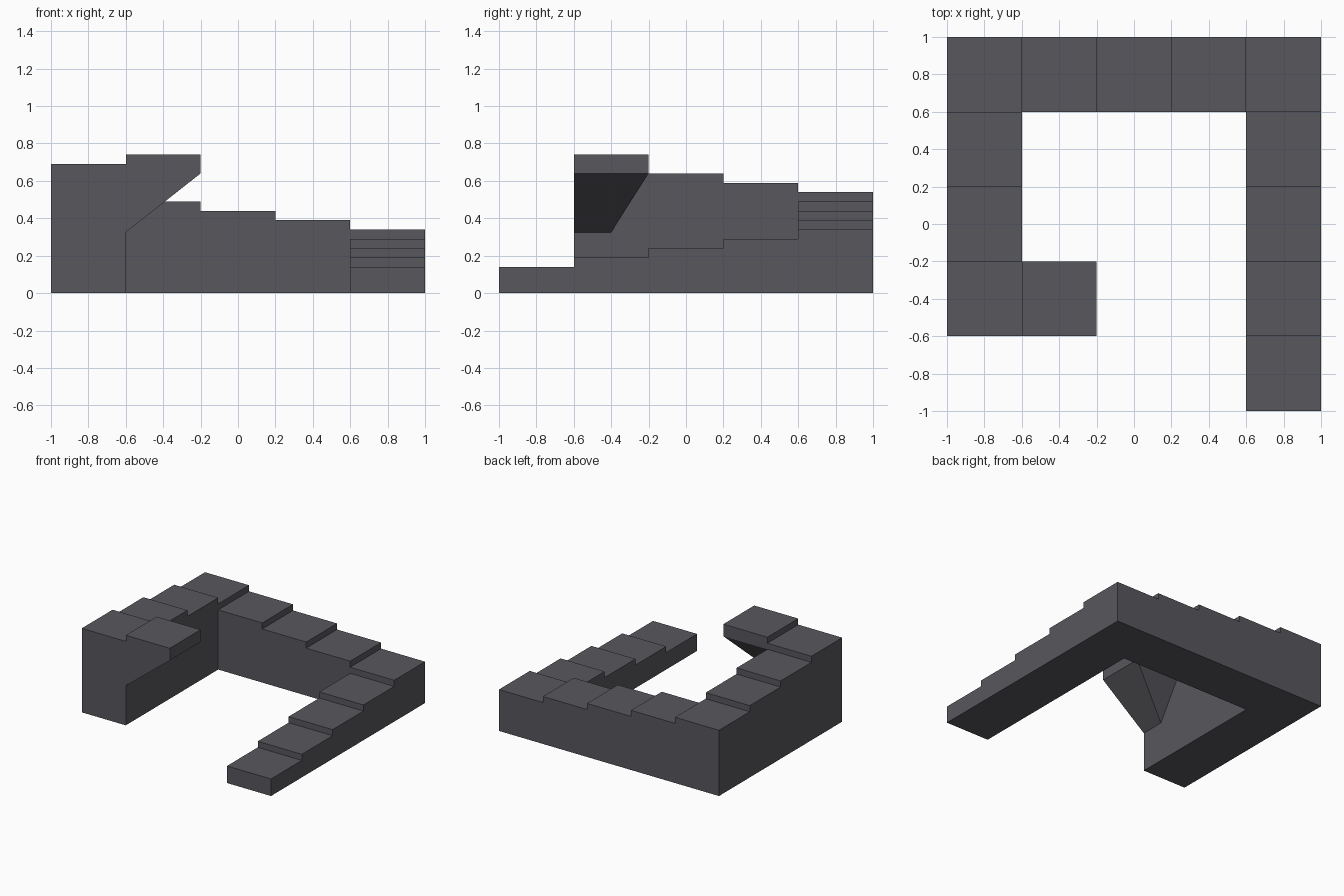
import bpy, bmesh

if "Cube" in bpy.data.objects:
    bpy.data.objects.remove(bpy.data.objects["Cube"])

S = 0.4                      # width of one square step
RISE, FIRST = 0.05, 0.14     # step height, height of the first step
LEDGE, FOOT = 0.64, 0.325    # underside heights of the overhanging landing

mat = bpy.data.materials.new("dark grey stone")
mat.diffuse_color = (0.098, 0.095, 0.109, 1)
mat.use_nodes = True
mat.node_tree.nodes["Principled BSDF"].inputs["Base Color"].default_value = mat.diffuse_color


def build(name, polys):
    """Make an object from outward-wound polygons, sharing their corners."""
    bm = bmesh.new()
    for p in polys:
        bm.faces.new([bm.verts.new(c) for c in p])
    bmesh.ops.remove_doubles(bm, verts=bm.verts, dist=1e-4)
    me = bpy.data.meshes.new(name)
    bm.to_mesh(me)
    bm.free()
    me.materials.append(mat)
    ob = bpy.data.objects.new(name, me)
    bpy.context.collection.objects.link(ob)
    return ob


# Grid cells (column, row) in climbing order: right side, back, left side
path = [(4, r) for r in range(5)] + [(c, 4) for c in (3, 2, 1, 0)] + [(0, r) for r in (3, 2, 1)]
height = {cell: FIRST + RISE * i for i, cell in enumerate(path)}
top = FIRST + RISE * len(path)

# Stair run: tops, bottoms and only the exposed part of each side wall
polys = []
for (c, r), h in height.items():
    x0, y0 = -1 + S * c, -1 + S * r
    x1, y1 = x0 + S, y0 + S
    ring = [(x0, y0), (x1, y0), (x1, y1), (x0, y1)]
    polys.append([(x, y, h) for x, y in ring])
    polys.append([(x, y, 0) for x, y in reversed(ring)])
    for k, (dc, dr) in enumerate([(0, -1), (1, 0), (0, 1), (-1, 0)]):
        a, b = ring[k], ring[(k + 1) % 4]
        low = height.get((c + dc, r + dr), 0)
        if (c + dc, r + dr) == (1, 1) and (c, r) == (0, 1):
            # wall below the landing follows the bracket outline
            polys.append([(*a, 0), (*b, 0), (*b, LEDGE),
                          (x1, y0 + S / 2, FOOT), (*a, FOOT)])
        elif low < h:
            polys.append([(*a, low), (*b, low), (*b, h), (*a, h)])
build("stair_run", polys)

# Overhanging landing carried by a tapering bracket
x0, x1, y0, ym, y1 = -0.6, -0.2, -0.6, -0.4, -0.2
last = top - RISE
build("top_landing", [
    [(x0, y0, top), (x1, y0, top), (x1, y1, top), (x0, y1, top)],
    [(x0, y0, FOOT), (x1, y0, LEDGE), (x1, y0, top), (x0, y0, top)],
    [(x1, y0, LEDGE), (x1, y1, LEDGE), (x1, y1, top), (x1, y0, top)],
    [(x1, y1, LEDGE), (x0, y1, LEDGE), (x0, y1, top), (x1, y1, top)],
    [(x0, y0, top), (x0, y1, top), (x0, y1, last), (x0, y0, last)],
    [(x0, y0, FOOT), (x0, ym, FOOT), (x1, y1, LEDGE), (x1, y0, LEDGE)],
    [(x0, ym, FOOT), (x0, y1, LEDGE), (x1, y1, LEDGE)],
])
